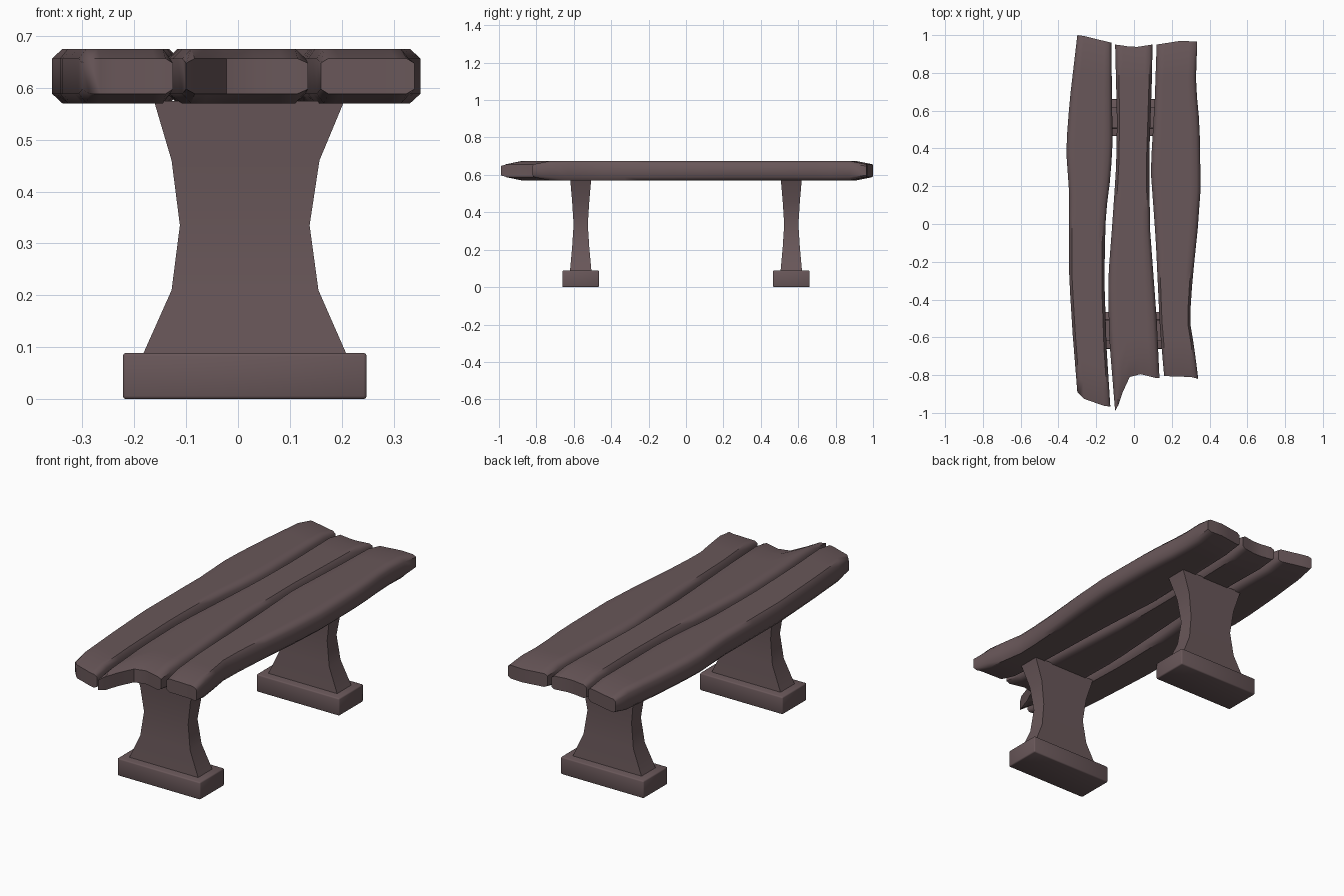
import bpy, bmesh, math

if "Cube" in bpy.data.objects:
    bpy.data.objects.remove(bpy.data.objects["Cube"])

wood = bpy.data.materials.new("dark_wood")
wood.diffuse_color = (0.14, 0.095, 0.1, 1)
wood.use_nodes = True
wood.node_tree.nodes["Principled BSDF"].inputs["Base Color"].default_value = wood.diffuse_color


def interp(pts, v):
    """Piecewise linear lookup in a list of (key, value)."""
    pts = sorted(pts)
    if v <= pts[0][0]:
        return pts[0][1]
    for (a, p), (b, q) in zip(pts, pts[1:]):
        if v <= b:
            return p + (q - p) * (v - a) / (b - a)
    return pts[-1][1]


def finish(name, bm, angle):
    bmesh.ops.recalc_face_normals(bm, faces=bm.faces)
    me = bpy.data.meshes.new(name)
    bm.to_mesh(me)
    bm.free()
    me.materials.append(wood)
    ob = bpy.data.objects.new(name, me)
    bpy.context.collection.objects.link(ob)
    bpy.ops.object.select_all(action='DESELECT')
    ob.select_set(True)
    bpy.context.view_layer.objects.active = ob
    bpy.ops.object.shade_smooth_by_angle(angle=math.radians(angle))
    return ob


def loft(bm, rings):
    """Skin closed rings; returns the vertex rings."""
    vr = [[bm.verts.new(p) for p in r] for r in rings]
    n = len(vr[0])
    for a, b in zip(vr, vr[1:]):
        for i in range(n):
            j = (i + 1) % n
            bm.faces.new((a[i], a[j], b[j], b[i]))
    return vr


COLS = [0, 0.08, 0.2, 0.37, 0.6, 0.8, 0.92, 1]
ZC = 0.6225


def plank(name, left, right, front, back):
    """left/right: (y, x) edge lines; front/back: (fraction, y) end lines."""
    rings = []
    steps = 16
    for s in range(-1, steps + 2):
        end = s in (-1, steps + 1)
        top, bottom = [], []
        for u in COLS:
            y0, y1 = interp(front, u), interp(back, u)
            if s == -1:
                y = y0
            elif s == steps + 1:
                y = y1
            else:
                y = y0 + 0.09 + (y1 - y0 - 0.18) * s / steps
            xl, xr = interp(left, y), interp(right, y)
            x = xl + (xr - xl) * u
            side = u in (0, 1)
            h = (0.025 if side else 0.034) if end else (0.034 if side else 0.0525)
            top.append((x, y, ZC + h))
            bottom.append((x, y, ZC - h))
        rings.append(top + bottom[::-1])
    bm = bmesh.new()
    vr = loft(bm, rings)
    n = len(COLS)
    for r in (vr[0], vr[-1]):
        for i in range(n - 1):
            bm.faces.new((r[i], r[i + 1], r[2 * n - 2 - i], r[2 * n - 1 - i]))
    return finish(name, bm, 50)


# seat planks with wavy edges and ragged ends
plank("left_plank",
      [(1, -.30), (.66, -.34), (.40, -.36), (.16, -.343), (-.29, -.343), (-.58, -.325), (-.89, -.30)],
      [(.96, -.12), (.4, -.113), (.22, -.128), (.05, -.15), (-.29, -.157), (-.66, -.145), (-.97, -.125)],
      [(0, -.89), (.2, -.925), (.85, -.965), (1, -.965)],
      [(0, 1), (.2, .995), (1, .96)])
plank("middle_plank",
      [(.955, -.10), (.55, -.09), (.29, -.095), (0, -.115), (-.29, -.137), (-.6, -.132), (-.99, -.10)],
      [(.95, .098), (.77, .095), (.34, .08), (-.03, .085), (-.5, .12), (-.82, .135)],
      [(0, -.99), (.08, -.96), (.2, -.89), (.37, -.81), (.6, -.795), (.92, -.815), (1, -.815)],
      [(0, .95), (.2, .945), (.5, .935), (1, .95)])
plank("right_plank",
      [(.95, .12), (.66, .11), (.29, .088), (-.08, .115), (-.55, .137), (-.81, .16)],
      [(.97, .335), (.74, .327), (.53, .347), (.19, .353), (-.03, .337), (-.29, .31), (-.51, .295),
       (-.66, .32), (-.82, .34)],
      [(0, -.805), (.8, -.81), (1, -.82)],
      [(0, .95), (.6, .97), (1, .965)])

# waisted leg columns: (z, x min, x max, half depth)
PROFILE = [(.08, -.186, .212, .058), (.21, -.128, .155, .046), (.335, -.112, .138, .038),
           (.46, -.128, .157, .046), (.575, -.162, .205, .056)]
for label, y in (("front", -.563), ("back", .563)):
    bm = bmesh.new()
    vr = loft(bm, [[(a, y - d, z), (b, y - d, z), (b, y + d, z), (a, y + d, z)]
                   for z, a, b, d in PROFILE])
    bm.faces.new(vr[0])
    bm.faces.new(vr[-1])
    finish(label + "_leg", bm, 40)

    # foot block
    bm = bmesh.new()
    bmesh.ops.create_cube(bm, size=1)
    for v in bm.verts:
        v.co = (.013 + v.co.x * .47, y + v.co.y * .196, .0445 + v.co.z * .089)
    bmesh.ops.bevel(bm, geom=bm.edges[:], offset=.006, segments=2, affect='EDGES', profile=.5)
    finish(label + "_foot", bm, 50)
